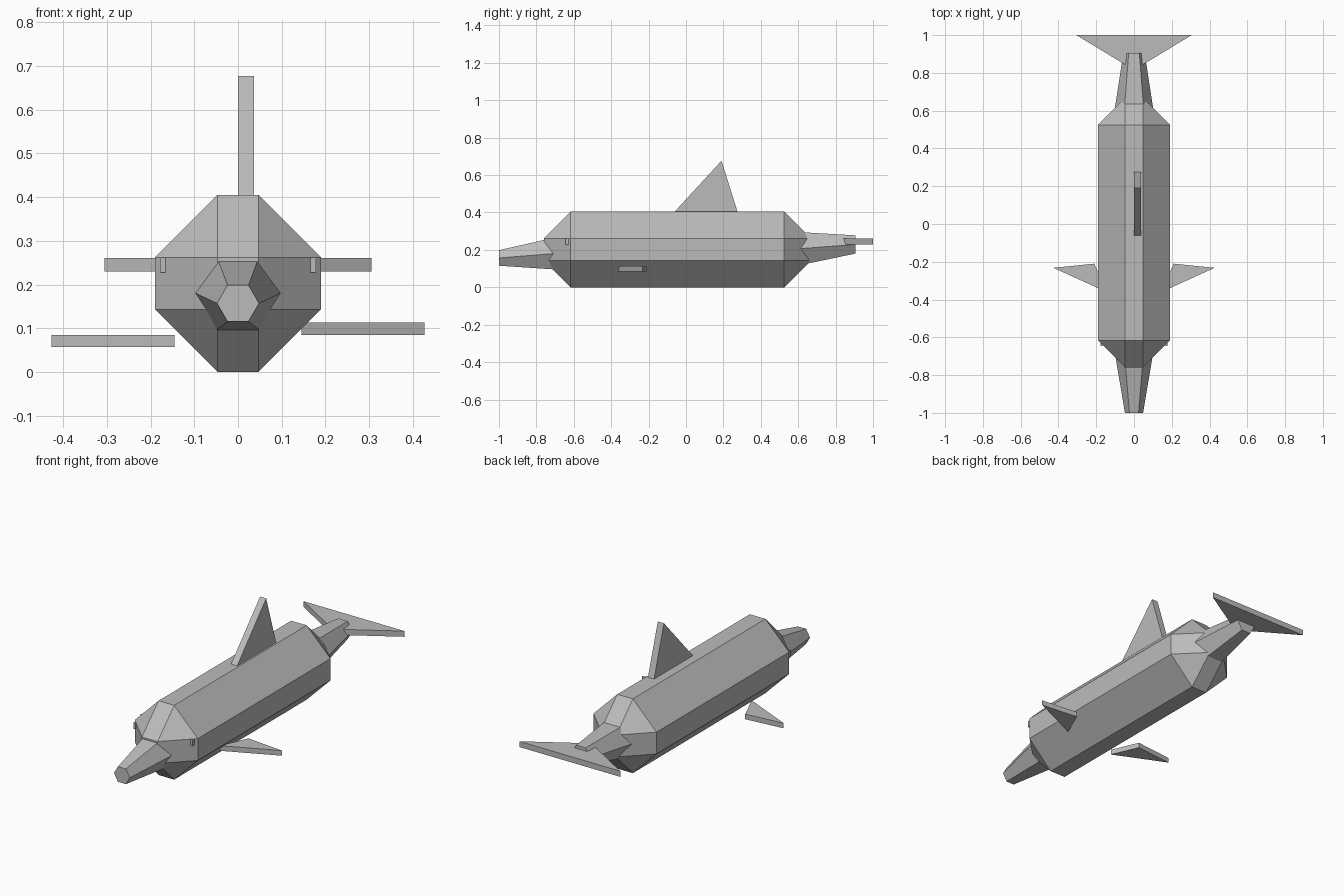
import bpy, bmesh, math
from mathutils import Vector

if "Cube" in bpy.data.objects:
    bpy.data.objects.remove(bpy.data.objects["Cube"])

grey = bpy.data.materials.new("grey")
grey.diffuse_color = (0.5, 0.5, 0.5, 1)
grey.use_nodes = True
grey.node_tree.nodes["Principled BSDF"].inputs["Base Color"].default_value = grey.diffuse_color


def finish(name, bm):
    bmesh.ops.recalc_face_normals(bm, faces=bm.faces)
    mesh = bpy.data.meshes.new(name)
    bm.to_mesh(mesh)
    bm.free()
    mesh.materials.append(grey)
    obj = bpy.data.objects.new(name, mesh)
    bpy.context.collection.objects.link(obj)
    return obj


def box(name, lo, hi, bevel=0):
    bm = bmesh.new()
    bmesh.ops.create_cube(bm, size=1)
    for v in bm.verts:
        v.co = Vector([(a + b) / 2 + c * (b - a) for a, b, c in zip(lo, hi, v.co)])
    if bevel:
        bmesh.ops.bevel(bm, geom=bm.edges[:], offset=bevel, offset_type='OFFSET',
                        segments=1, profile=0.5, affect='EDGES')
    return finish(name, bm)


def hex_taper(name, ends):
    """Six-sided taper along y; each end is (y, centre z, radius)."""
    bm = bmesh.new()
    rings = [[bm.verts.new((r * math.cos(i * math.pi / 3), y, z + r * math.sin(i * math.pi / 3)))
              for i in range(6)] for y, z, r in ends]
    for ring in rings:
        bm.faces.new(ring)
    for i in range(6):
        j = (i + 1) % 6
        bm.faces.new((rings[0][i], rings[0][j], rings[1][j], rings[1][i]))
    return finish(name, bm)


def fin(name, points, thickness):
    """Triangle extruded by the thickness vector."""
    bm = bmesh.new()
    face = bm.faces.new([bm.verts.new(p) for p in points])
    new = bmesh.ops.extrude_face_region(bm, geom=[face], use_keep_orig=True)["geom"]
    bmesh.ops.translate(bm, vec=thickness,
                        verts=[g for g in new if isinstance(g, bmesh.types.BMVert)])
    return finish(name, bm)


# Chamfered body, with tapering snout and tail
box("body", (-0.19, -0.76, 0), (0.19, 0.668, 0.405), 0.143)
hex_taper("snout", [(-1.0, 0.157, 0.048), (-0.5, 0.197, 0.1325)])
hex_taper("tail", [(0.905, 0.229, 0.0565), (0.4, 0.191, 0.134)])

# Tail fluke and back fin
fin("tail_fluke", [(-0.305, 1, 0.23), (0.305, 1, 0.23), (0, 0.815, 0.23)], (0, 0, 0.031))
fin("dorsal_fin", [(0, -0.083, 0.38), (0, 0.19, 0.677), (0, 0.283, 0.38)], (0.037, 0, 0))

# Side flippers (slightly different heights) and eyes
for side, s, z in (("right", 1, 0.085), ("left", -1, 0.057)):
    fin(side + "_flipper", [(s * 0.427, -0.232, z), (s * 0.21, -0.21, z), (s * 0.145, -0.36, z)],
        (0, 0, 0.028))
    x = sorted((s * 0.166, s * 0.178))
    box(side + "_eye", (x[0], -0.645, 0.228), (x[1], -0.60, 0.262))
